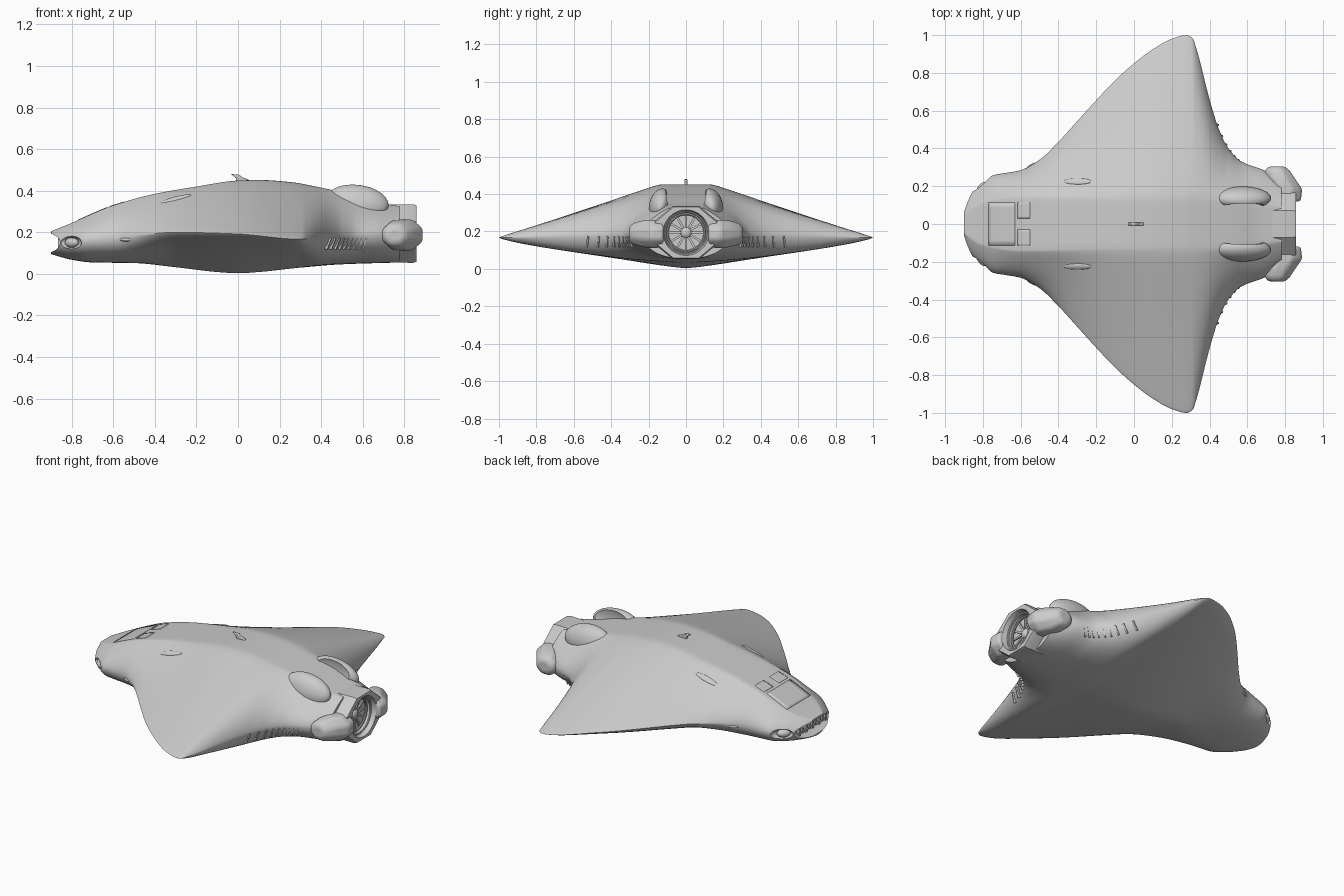
import bpy, bmesh, math

if "Cube" in bpy.data.objects:
    bpy.data.objects.remove(bpy.data.objects["Cube"])

# ---------- smooth curves through a few (x, value) stations ----------
def curve(pts):
    n = len(pts)
    sl = [(pts[i+1][1]-pts[i][1])/(pts[i+1][0]-pts[i][0]) for i in range(n-1)]
    m = [sl[0]]
    for a, b in zip(sl, sl[1:]):
        m.append(2*a*b/(a+b) if a*b > 0 else 0.0)
    m.append(sl[-1])
    def f(x):
        x = min(max(x, pts[0][0]), pts[-1][0])
        i = 0
        while i < n-2 and x > pts[i+1][0]:
            i += 1
        h = pts[i+1][0]-pts[i][0]
        t = (x-pts[i][0])/h
        return ((2*t**3-3*t*t+1)*pts[i][1] + (t**3-2*t*t+t)*h*m[i]
                + (3*t*t-2*t**3)*pts[i+1][1] + (t**3-t*t)*h*m[i+1])
    return f

X0, X1 = -0.9, 0.78
half_width = curve([(-.9, .08), (-.885, .135), (-.85, .175), (-.8, .22), (-.74, .26), (-.68, .27),
                    (-.6, .285), (-.5, .34), (-.4, .435), (-.3, .545), (-.2, .655), (-.1, .76), (0, .85),
                    (.1, .925), (.2, .98), (.28, 1.0), (.31, .985), (.33, .93), (.4, .66), (.45, .50),
                    (.5, .40), (.57, .33), (.68, .288), (.78, .235)])
top_z = curve([(-.9, .205), (-.8, .245), (-.7, .29), (-.6, .33), (-.4, .385), (-.2, .42), (0, .449),
               (.1, .452), (.25, .442), (.4, .415), (.55, .38), (.65, .35), (.72, .335), (.78, .325)])
bottom_z = curve([(-.9, .095), (-.8, .068), (-.7, .055), (-.5, .052), (-.3, .032), (-.1, .009), (0, .003),
                  (.1, .009), (.3, .03), (.5, .046), (.78, .055)])
edge_z = curve([(-.9, .15), (-.6, .17), (-.3, .2), (0, .192), (.3, .167), (.45, .18), (.78, .19)])
deck = curve([(-.9, .05), (-.8, .11), (-.6, .14), (0, .125), (.45, .125), (.78, .09)])
round_k = curve([(-.9, 1), (-.62, 1), (-.3, 0), (.29, 0), (.4, .6), (.55, .9), (.78, .92)])

def upper(x, y):
    d, w, e = deck(x), half_width(x), edge_z(x)
    v = min(1.0, max(0.0, (abs(y)-d)/(w-d)))
    v = 1.04*v*v/(v+.04) if v > 0 else 0.0      # soft shoulder
    u = max(0.0, 1-v)
    return e+(top_z(x)-e)*(.9*u**(1.08-.54*round_k(x))+.1*math.sqrt(u))

def lower(x, y):
    k, e = round_k(x), edge_z(x)
    t = min(1.0, abs(y)/half_width(x))
    return e-(e-bottom_z(x))*(1-t**(1.2+1.3*k))**(.76-.26*k)

# ---------- helpers ----------
def smooth(ob, angle=35):
    bpy.ops.object.select_all(action='DESELECT')
    ob.select_set(True)
    bpy.context.view_layer.objects.active = ob
    bpy.ops.object.shade_smooth_by_angle(angle=math.radians(angle))

def finish(name, bm, angle=35):
    bmesh.ops.recalc_face_normals(bm, faces=bm.faces[:])
    me = bpy.data.meshes.new(name)
    bm.to_mesh(me)
    bm.free()
    ob = bpy.data.objects.new(name, me)
    bpy.context.collection.objects.link(ob)
    smooth(ob, angle)
    return ob

def loft(name, rings, angle=35):
    bm = bmesh.new()
    vs = [[bm.verts.new(p) for p in r] for r in rings]
    for a, b in zip(vs, vs[1:]):
        for i in range(len(a)):
            j = (i+1) % len(a)
            bm.faces.new((a[i], a[j], b[j], b[i]))
    bm.faces.new(vs[0])
    bm.faces.new(vs[-1])
    return finish(name, bm, angle)

def ellipsoid(name, loc, size, rot=(0, 0, 0)):
    bpy.ops.mesh.primitive_uv_sphere_add(segments=40, ring_count=20, location=loc, rotation=rot)
    ob = bpy.context.object
    ob.name, ob.scale = name, size
    smooth(ob)
    return ob

def box(name, loc, size, rot=(0, 0, 0)):
    bpy.ops.mesh.primitive_cube_add(size=1, location=loc, rotation=rot)
    ob = bpy.context.object
    ob.name, ob.scale = name, size
    return ob

def cut(target, cutter):
    mod = target.modifiers.new("cut", 'BOOLEAN')
    mod.operation, mod.solver, mod.object = 'DIFFERENCE', 'EXACT', cutter
    bpy.context.view_layer.objects.active = target
    bpy.ops.object.modifier_apply(modifier=mod.name)
    bpy.data.objects.remove(cutter)

# ---------- winged hull ----------
def section(x):
    d, w = deck(x), half_width(x)
    ys = [d*i/4 for i in range(4)]
    ys += [d+(w-d)*math.sin(math.pi/2*(i/24)**1.3) for i in range(25)]
    half = [(y, upper(x, y)) for y in ys]
    half += [(w*t, lower(x, w*t)) for t in (math.sin(math.pi/2*i/18) for i in range(17, -1, -1))]
    return [(x, y, z) for y, z in half]+[(x, -y, z) for y, z in half[-2:0:-1]]

N = 170
hull = loft("winged_hull", [section(X0+(X1-X0)*i/N) for i in range(N+1)])

# mouth slot between the lips, and side lamp sockets
cut(hull, ellipsoid("mouth_cutter", (-.925, 0, .149), (.085, .3, .047)))
for s in (1, -1):
    cut(hull, ellipsoid("socket_cutter", (-.81, s*.225, .15), (.068, .045, .034), (0, 0, s*.8)))
    ellipsoid("side_lamp", (-.80, s*.19, .15), (.04, .025, .024), (0, 0, s*.8))
smooth(hull, 45)
for i in range(9):
    box("mouth_grille", (-.852, (i-4)*.032, .149), (.03, .014, .03 if i % 2 else .045))
box("mouth_bar", (-.853, 0, .14), (.02, .28, .01))

# ---------- canopy panels following the nose ----------
def panel(name, xa, xb, ya, yb, n=8):
    bm = bmesh.new()
    g = [[bm.verts.new((x, y, upper(x, y)))
          for y in (ya+(yb-ya)*j/n for j in range(n+1))]
         for x in (xa+(xb-xa)*i/n for i in range(n+1))]
    for i in range(n):
        for j in range(n):
            bm.faces.new((g[i][j], g[i+1][j], g[i+1][j+1], g[i][j+1]))
    m = finish(name, bm).modifiers.new("thick", 'SOLIDIFY')
    m.thickness, m.offset = .004, 0

panel("windscreen", -.77, -.63, -.115, .115)
for s in (1, -1):
    panel("roof_panel", -.615, -.55, s*.03, s*.115)

# ---------- octagonal engine housing with round bore ----------
CZ = .194
def ring(x, ry, rz, octa):
    pts = []
    for i in range(48):
        a = 2*math.pi*i/48
        b = (a+math.pi/8) % (math.pi/4)-math.pi/8
        k = 1/math.cos(b) if octa else 1.0
        pts.append((x, ry*k*math.cos(a), CZ+rz*k*math.sin(a)))
    return pts

loft("engine_housing", [ring(.60, .16, .13, True), ring(.70, .172, .138, True), ring(.84, .172, .141, True),
                        ring(.858, .163, .136, True), ring(.858, .122, .122, False),
                        ring(.83, .114, .114, False), ring(.79, .11, .11, False)])
for r, x in ((.112, .825), (.1, .805)):
    bpy.ops.mesh.primitive_torus_add(major_segments=48, minor_segments=8, major_radius=r, minor_radius=.007,
                                     location=(x, 0, CZ), rotation=(0, math.pi/2, 0))
    bpy.context.object.name = "nozzle_ring"
    smooth(bpy.context.object)
ellipsoid("turbine_hub", (.79, 0, CZ), (.02, .03, .03))
for i in range(12):
    a = 2*math.pi*i/12
    box("turbine_blade", (.793, .065*math.cos(a), CZ+.065*math.sin(a)), (.012, .075, .012), (a, 0, 0))

# ---------- thruster pods, intake fairings, gills and vents ----------
def oct_ring(x, y, z, r):
    return [(x+r*math.cos(math.pi/8+i*math.pi/4), y, z+r*.88*math.sin(math.pi/8+i*math.pi/4)) for i in range(8)]

for s in (1, -1):
    pod = loft("thruster_pod", [oct_ring(.80, s*.12, .187, .09), oct_ring(.805, s*.185, .187, .092),
                                oct_ring(.775, s*.235, .187, .087), oct_ring(.757, s*.285, .187, .07),
                                oct_ring(.757, s*.305, .187, .045)])
    b = pod.modifiers.new("round", 'BEVEL')
    b.width, b.segments, b.limit_method = .014, 3, 'ANGLE'
    b.angle_limit = math.radians(20)

    # low fairing, scooped open on its inner side
    fair = ellipsoid("intake_fairing", (.575, s*.138, .345), (.15, .058, .085), (s*.3, .13, 0))
    cut(fair, ellipsoid("scoop_cutter", (.58, s*.08, .38), (.14, .034, .08)))
    smooth(fair)

    ellipsoid("gill_blister", (-.3, s*.225, upper(-.3, .225)-.002), (.076, .018, .009), (s*-.45, -.25, 0))
    ellipsoid("side_inlet", (-.53, s*(half_width(-.53)-.02), .165), (.045, .022, .011), (0, 0, s*.4))

    # slatted vents sunk into the lower trailing edge
    for i in range(9):
        x = .43+.022*i
        lo, hi = 0.0, half_width(x)
        for _ in range(25):
            mid = (lo+hi)/2
            lo, hi = (mid, hi) if lower(x, mid) < .145 else (lo, mid)
        slope = (half_width(x+.01)-half_width(x-.01))/.02
        box("vent_slat", (x, s*(lo-.008), .147), (.009, .022, .06), (s*-.3, .25, s*math.atan(slope)))

# ---------- small dorsal antenna fin ----------
outline = [(-.035, .48), (.005, .478), (.02, .465), (.05, .455), (.05, .44), (-.005, .44), (-.01, .462)]
fin = loft("dorsal_fin", [[(x, y, z) for x, z in outline] for y in (-.009, .009)])
b = fin.modifiers.new("round", 'BEVEL')
b.width, b.segments = .004, 2
